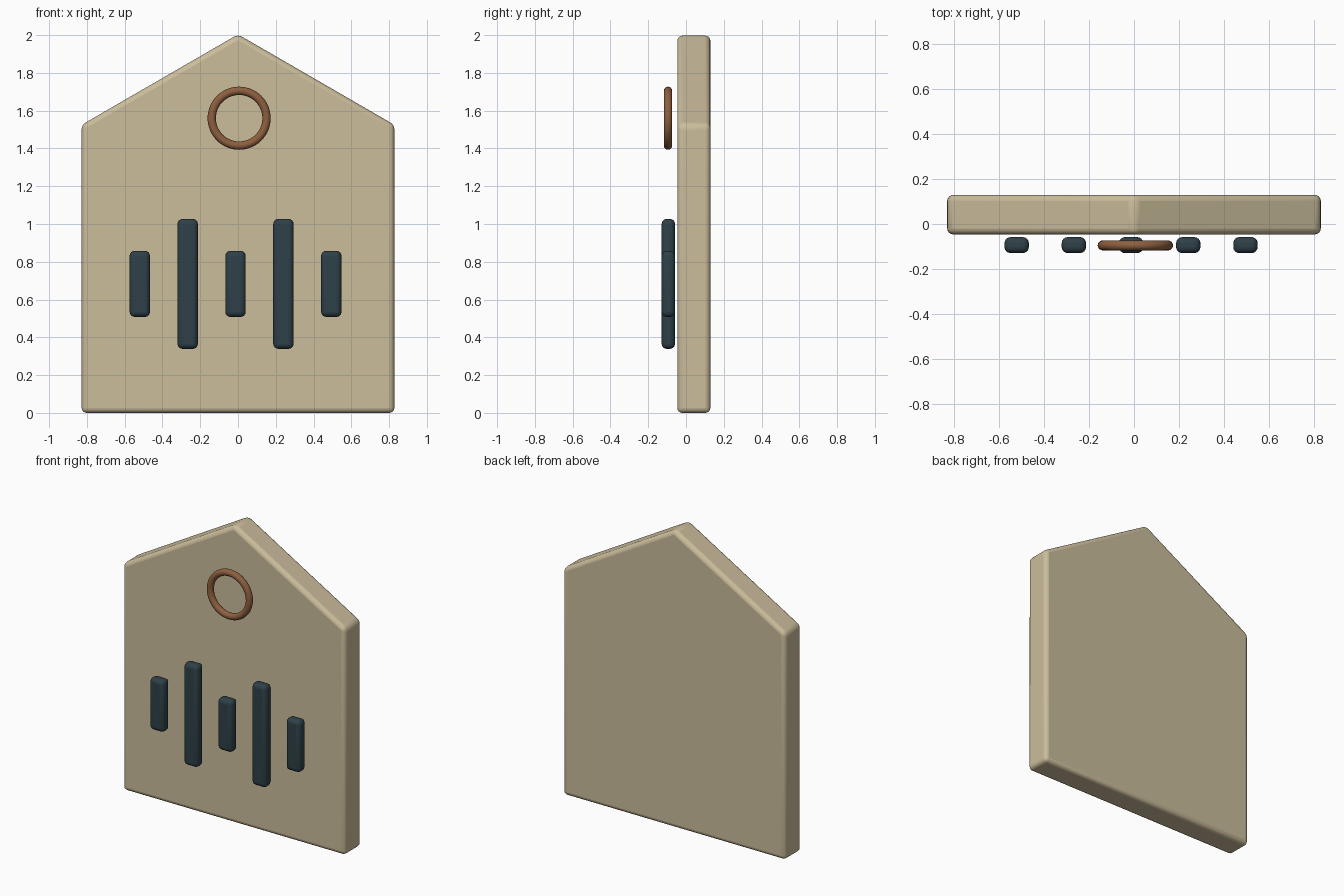
import bpy, bmesh, math

if "Cube" in bpy.data.objects:
    bpy.data.objects.remove(bpy.data.objects["Cube"])


def material(name, rgb):
    m = bpy.data.materials.new(name)
    m.diffuse_color = (*rgb, 1)
    m.use_nodes = True
    m.node_tree.nodes["Principled BSDF"].inputs["Base Color"].default_value = m.diffuse_color
    return m


CREAM = material("warm cream", (0.60, 0.51, 0.33))
SLATE = material("dark slate", (0.028, 0.052, 0.065))
COPPER = material("copper brown", (0.27, 0.115, 0.05))


def rounded_prism(name, profile, y_front, y_back, bevel, mat):
    """Extrude an x-z outline along y and round every edge."""
    bm = bmesh.new()
    face = bm.faces.new([bm.verts.new((x, y_front, z)) for x, z in profile])
    side = bmesh.ops.extrude_face_region(bm, geom=[face])["geom"]
    moved = [v for v in side if isinstance(v, bmesh.types.BMVert)]
    bmesh.ops.translate(bm, verts=moved, vec=(0, y_back - y_front, 0))
    bmesh.ops.recalc_face_normals(bm, faces=bm.faces)
    mesh = bpy.data.meshes.new(name)
    bm.to_mesh(mesh)
    bm.free()
    mesh.materials.append(mat)
    obj = bpy.data.objects.new(name, mesh)
    bpy.context.collection.objects.link(obj)
    mod = obj.modifiers.new("rounded edges", "BEVEL")
    mod.width = bevel
    mod.segments = 4
    mod.limit_method = "NONE"
    smooth(obj)
    return obj


def smooth(obj):
    bpy.ops.object.select_all(action="DESELECT")
    obj.select_set(True)
    bpy.context.view_layer.objects.active = obj
    bpy.ops.object.shade_smooth_by_angle(angle=math.radians(35))


# House-shaped panel
rounded_prism("gabled_panel",
              [(-0.828, 0), (0.828, 0), (0.828, 1.525), (0, 2.004), (-0.828, 1.525)],
              -0.046, 0.129, 0.027, CREAM)

# Row of alternating short and tall bars floating before the panel
for i in range(5):
    x = -0.013 + (i - 2) * 0.2535
    half = 0.344 if i % 2 else 0.175
    lo, hi = 0.683 - half, 0.683 + half
    rounded_prism(f"bar_{i + 1}",
                  [(x - 0.054, lo), (x + 0.054, lo), (x + 0.054, hi), (x - 0.054, hi)],
                  -0.129, -0.058, 0.027, SLATE)

# Ring below the gable peak
bpy.ops.mesh.primitive_torus_add(major_radius=0.145, minor_radius=0.022,
                                 major_segments=64, minor_segments=16,
                                 location=(0.006, -0.095, 1.56),
                                 rotation=(math.pi / 2, 0, 0))
ring = bpy.context.object
ring.name = "ring"
ring.data.materials.append(COPPER)
smooth(ring)
